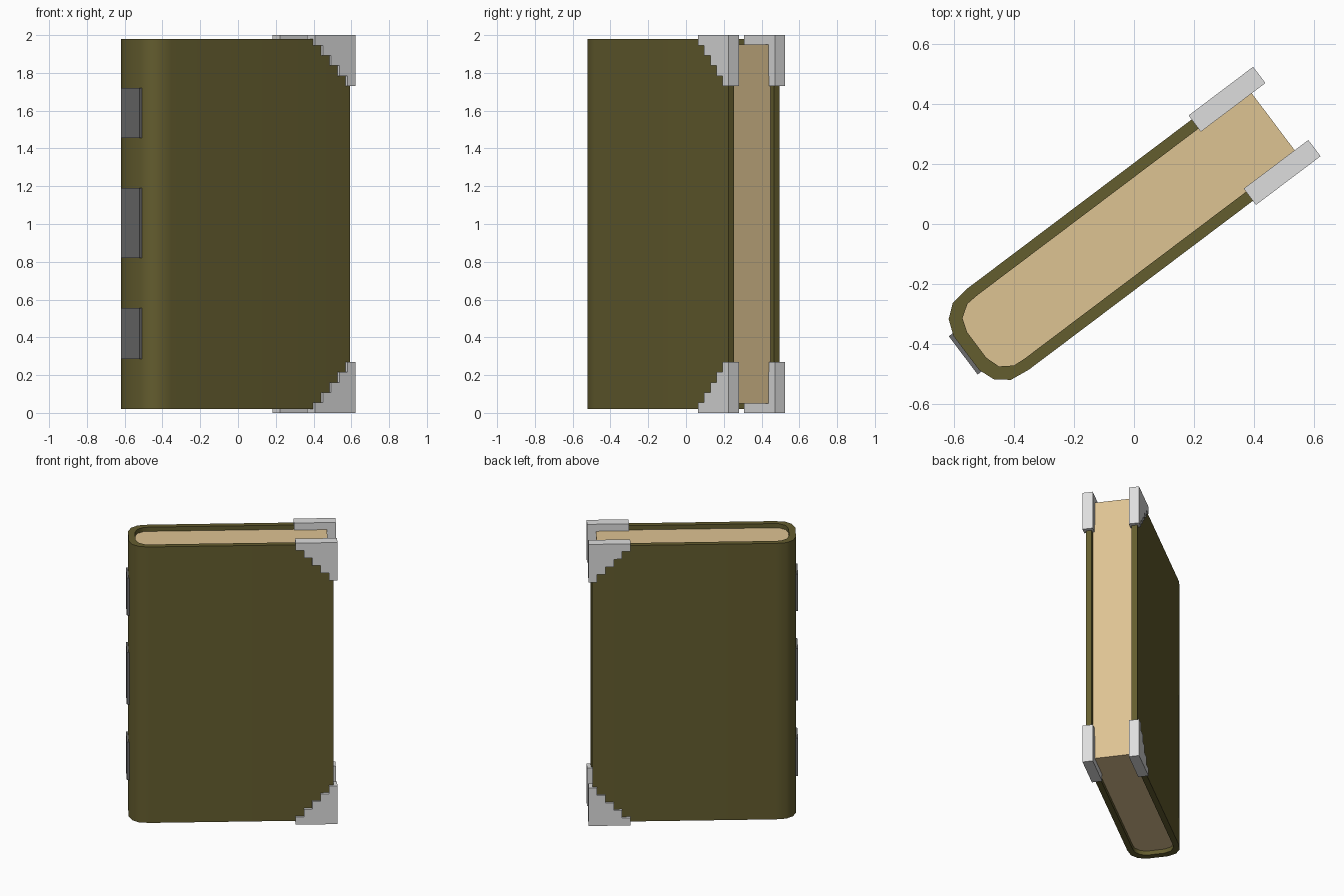
import bpy, bmesh, math

if "Cube" in bpy.data.objects:
    bpy.data.objects.remove(bpy.data.objects["Cube"], do_unlink=True)

TURN = math.radians(37)


def material(name, color):
    m = bpy.data.materials.new(name)
    m.use_nodes = True
    m.diffuse_color = (*color, 1)
    bsdf = m.node_tree.nodes["Principled BSDF"]
    bsdf.inputs["Base Color"].default_value = (*color, 1)
    bsdf.inputs["Roughness"].default_value = 0.8
    return m


olive = material("olive_leather", (0.127, 0.109, 0.028))
paper = material("tan_paper", (0.73, 0.546, 0.288))
silver = material("pale_metal", (0.73, 0.73, 0.73))
iron = material("dark_metal", (0.15, 0.15, 0.15))


def prism(name, profile, low, high, mat, to_point, smooth=False):
    """Sweep a closed profile from low to high, then turn it with the book."""
    bm = bmesh.new()
    face = bm.faces.new([bm.verts.new(to_point(a, b, low)) for a, b in profile])
    top = bmesh.ops.extrude_face_region(bm, geom=[face])["geom"]
    shift = [h - l for h, l in zip(to_point(0, 0, high), to_point(0, 0, low))]
    bmesh.ops.translate(bm, vec=shift,
                        verts=[v for v in top if isinstance(v, bmesh.types.BMVert)])
    bmesh.ops.recalc_face_normals(bm, faces=bm.faces)
    mesh = bpy.data.meshes.new(name)
    bm.to_mesh(mesh)
    bm.free()
    mesh.materials.append(mat)
    ob = bpy.data.objects.new(name, mesh)
    bpy.context.collection.objects.link(ob)
    ob.rotation_euler.z = TURN
    ob.location = (0.004, -0.006, 0)
    if smooth:
        bpy.ops.object.select_all(action='DESELECT')
        ob.select_set(True)
        bpy.context.view_layer.objects.active = ob
        bpy.ops.object.shade_smooth_by_angle(angle=math.radians(40))
    return ob


def upright(a, b, h):
    return (a, b, h)


def sideways(a, b, h):
    return (a, h, b)


def mirrored(half):
    return half + [(a, -b) for a, b in reversed(half)]


# Wraparound cover with a rounded spine
outer = [(0.608, 0.17), (-0.572, 0.17), (-0.641, 0.161), (-0.685, 0.126), (-0.706, 0.071)]
inner = [(-0.56, 0.132), (-0.604, 0.129), (-0.646, 0.101), (-0.662, 0.053)]
hollow = mirrored([(0.608, 0.132)] + inner)
prism("cover", mirrored(outer) + hollow[::-1], 0.02, 1.98, olive, upright, True)

# Page block, recessed inside the cover
prism("pages", mirrored([(0.577, 0.132)] + inner), 0.05, 1.95, paper, upright, True)

# Bands across the spine
for name, low, high in (("lower", 0.285, 0.555), ("middle", 0.82, 1.19), ("upper", 1.455, 1.72)):
    band = mirrored([(-0.719, 0.08), (-0.695, 0.08)])
    band = [band[0], band[1], band[2], band[3]]
    prism(name + "_spine_band", band, low, high, iron, upright)

# Stepped metal corner guards on both boards, top and bottom
STEP = 0.054
EDGE = 0.634
stairs = [(EDGE, 0), (EDGE - 5 * STEP, 0)]
for i in range(5):
    left = EDGE - (5 - i) * STEP
    depth = (i + 1) * STEP
    stairs += [(left, depth), (left + STEP, depth)]

for side, low, high in (("front", -0.187, -0.119), ("back", 0.119, 0.187)):
    prism("lower_%s_corner" % side, stairs, low, high, silver, sideways)
    prism("upper_%s_corner" % side, [(a, 2 - b) for a, b in stairs],
          low, high, silver, sideways)
